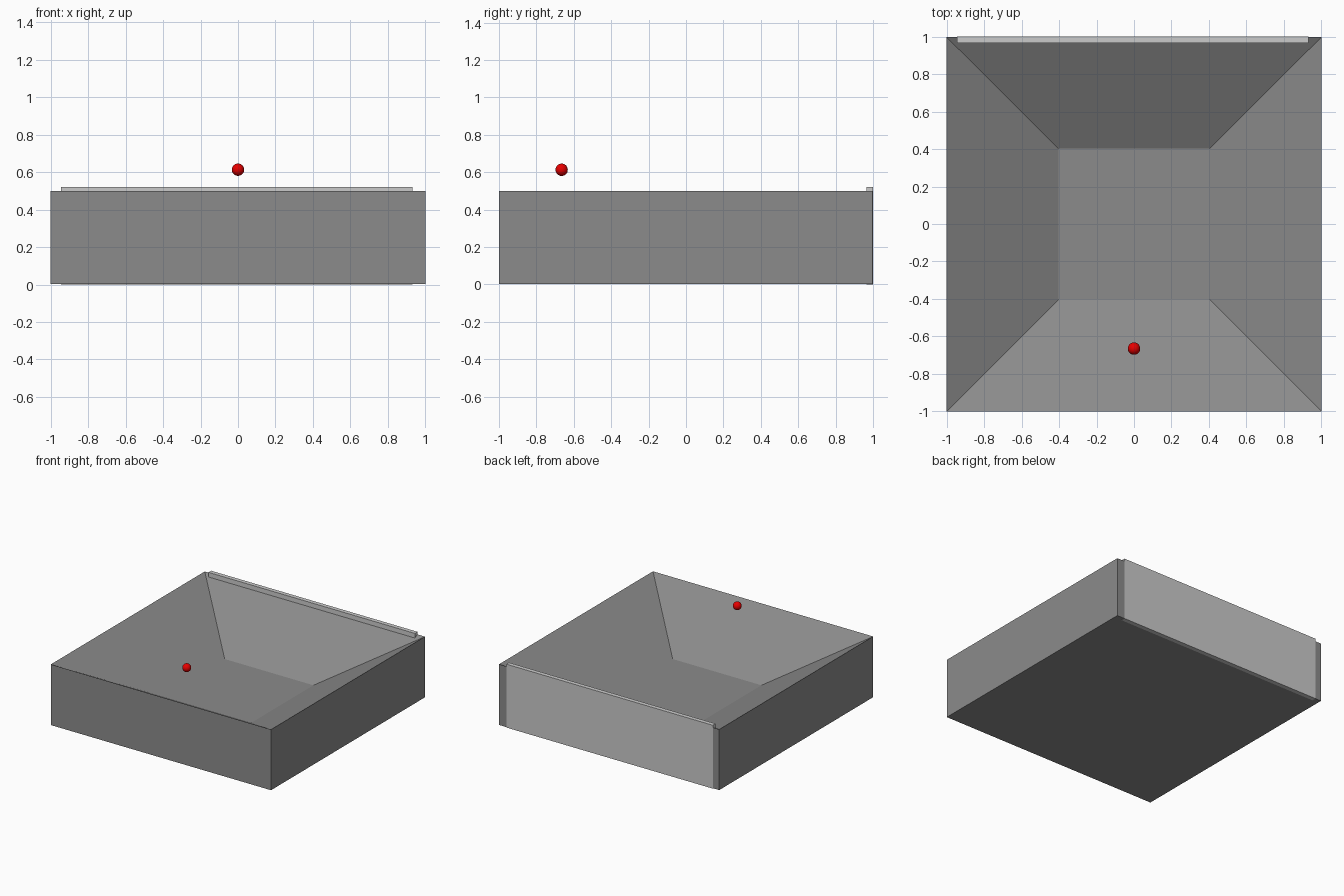
import bpy, bmesh

if "Cube" in bpy.data.objects:
    bpy.data.objects.remove(bpy.data.objects["Cube"])

BACK = 0.997


def paint(obj, name, colour):
    mat = bpy.data.materials.new(name)
    mat.diffuse_color = (*colour, 1)
    mat.use_nodes = True
    mat.node_tree.nodes["Principled BSDF"].inputs["Base Color"].default_value = mat.diffuse_color
    obj.data.materials.append(mat)


def square(bm, half, z, back=None):
    back = half if back is None else back
    return [bm.verts.new(p) for p in
            ((-half, -half, z), (half, -half, z), (half, back, z), (-half, back, z))]


# Tray: square block with a sloping pit that starts at the outer rim
bm = bmesh.new()
rings = [square(bm, 1, 0.002, BACK), square(bm, 1, 0.5, BACK), square(bm, 0.403, 0.168)]
for lower, upper in zip(rings, rings[1:]):
    for i in range(4):
        j = (i + 1) % 4
        bm.faces.new((lower[i], lower[j], upper[j], upper[i]))
bm.faces.new(rings[0][::-1])
bm.faces.new(rings[-1])
bmesh.ops.recalc_face_normals(bm, faces=bm.faces)
mesh = bpy.data.meshes.new("tray")
bm.to_mesh(mesh)
bm.free()
tray = bpy.data.objects.new("tray", mesh)
bpy.context.collection.objects.link(tray)
paint(tray, "dark_grey", (0.26, 0.26, 0.26))

# Thin panel along the back wall, a little taller than the rim
bpy.ops.mesh.primitive_cube_add(size=1, location=(-0.006, 0.9825, 0.26))
panel = bpy.context.object
panel.name = "back_panel"
panel.scale = (1.876, 0.035, 0.52)

# Small red ball hovering above the front slope
bpy.ops.mesh.primitive_uv_sphere_add(segments=32, ring_count=16, radius=0.033,
                                     location=(0, -0.665, 0.613))
ball = bpy.context.object
ball.name = "ball"
bpy.ops.object.shade_smooth()
paint(ball, "red", (0.8, 0.0, 0.0))
